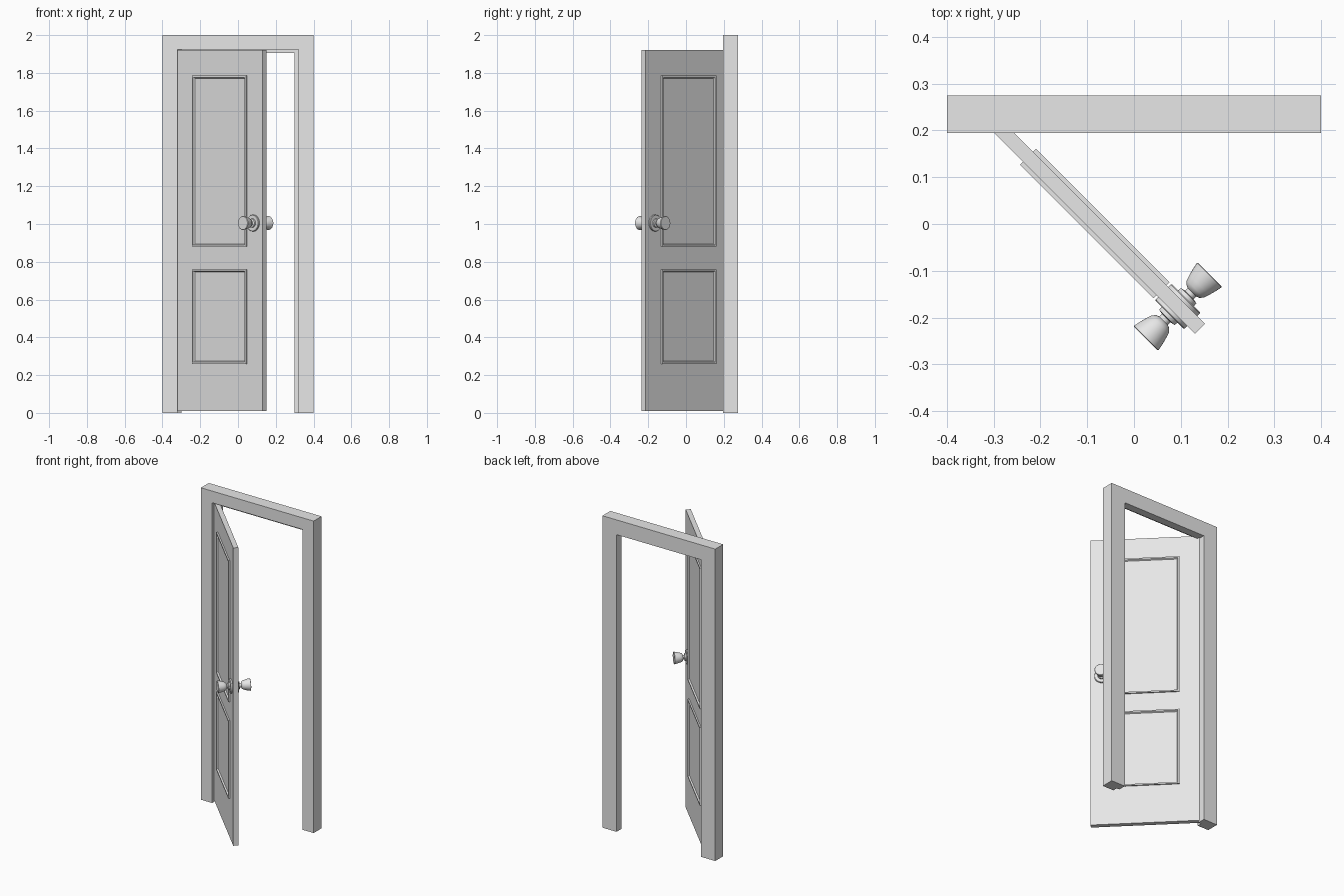
import bpy, bmesh
from math import radians, pi, cos, sin
from mathutils import Matrix

cube = bpy.data.objects.get("Cube")
if cube:
    bpy.data.objects.remove(cube, do_unlink=True)

GREY = bpy.data.materials.new("light grey")
GREY.use_nodes = True
GREY.diffuse_color = (0.8, 0.8, 0.8, 1)
GREY.node_tree.nodes["Principled BSDF"].inputs["Base Color"].default_value = (0.8, 0.8, 0.8, 1)

# Door sizes and its half-open placement
WIDTH, THICK, BOTTOM, TOP = 0.637, 0.03, 0.01, 1.92
HINGE = Matrix.Translation((-0.32, 0.216, 0)) @ Matrix.Rotation(radians(-45), 4, 'Z')


def loft(name, rings, caps=True, matrix=None, smooth=False):
    """Join closed rings of points by quads, optionally capping both ends."""
    bm = bmesh.new()
    loops = [[bm.verts.new(p) for p in ring] for ring in rings]
    n = len(loops[0])
    for a, b in zip(loops, loops[1:]):
        for i in range(n):
            j = (i + 1) % n
            bm.faces.new((a[i], a[j], b[j], b[i]))
    if caps:
        bm.faces.new(loops[0])
        bm.faces.new(loops[-1])
    bmesh.ops.remove_doubles(bm, verts=bm.verts, dist=1e-5)
    bmesh.ops.recalc_face_normals(bm, faces=bm.faces)
    mesh = bpy.data.meshes.new(name)
    bm.to_mesh(mesh)
    bm.free()
    mesh.materials.append(GREY)
    obj = bpy.data.objects.new(name, mesh)
    bpy.context.collection.objects.link(obj)
    if matrix:
        obj.matrix_world = matrix
    if smooth:
        bpy.ops.object.select_all(action='DESELECT')
        obj.select_set(True)
        bpy.context.view_layer.objects.active = obj
        bpy.ops.object.shade_smooth_by_angle(angle=radians(35))
    return obj


def arch(y, half, head):
    """Outline of the door surround with the given opening."""
    return [(x, y, z) for x, z in ((-0.4, 0), (-0.4, 2), (0.4, 2), (0.4, 0),
                                   (half, 0), (half, head), (-half, head), (-half, 0))]


def rect(x0, x1, z0, z1, y, inset=0):
    return [(x0 + inset, y, z0 + inset), (x1 - inset, y, z0 + inset),
            (x1 - inset, y, z1 - inset), (x0 + inset, y, z1 - inset)]


def circle(r, y, n=32):
    return [(r * cos(2 * pi * i / n), y, r * sin(2 * pi * i / n)) for i in range(n)]


# Surround: rebate at the front, door stop at the back
loft("door_frame_rebate", [arch(0.195, 0.32, 1.925), arch(0.225, 0.32, 1.925)])
loft("door_frame_stop", [arch(0.225, 0.30, 1.905), arch(0.275, 0.30, 1.905)])

# Door leaf
loft("door_leaf", [rect(0, WIDTH, BOTTOM, TOP, y) for y in (0, THICK)], matrix=HINGE)

# Turned knob profile: radius, distance from the door face
KNOB = [(0.044, 0), (0.044, 0.008), (0.042, 0.010), (0.024, 0.010), (0.023, 0.018),
        (0.013, 0.020), (0.013, 0.028), (0.020, 0.031), (0.026, 0.038), (0.030, 0.050),
        (0.034, 0.065), (0.037, 0.080), (0.035, 0.082)]

# Mouldings and knobs on both faces of the leaf
for side, face, sign in (("front", 0, -1), ("back", THICK, 1)):
    for part, z0, z1 in (("upper", 0.88, 1.785), ("lower", 0.26, 0.76)):
        section = ((0, 0), (0, 0.009), (0.009, 0.009), (0.014, 0))
        rings = [rect(0.117, 0.521, z0, z1, face + sign * h, inset) for inset, h in section]
        loft(f"{part}_panel_moulding_{side}", rings, caps=False, matrix=HINGE)
    loft(f"knob_{side}", [circle(r, sign * h) for r, h in KNOB], smooth=True,
         matrix=HINGE @ Matrix.Translation((0.57, face, 1.005)))
